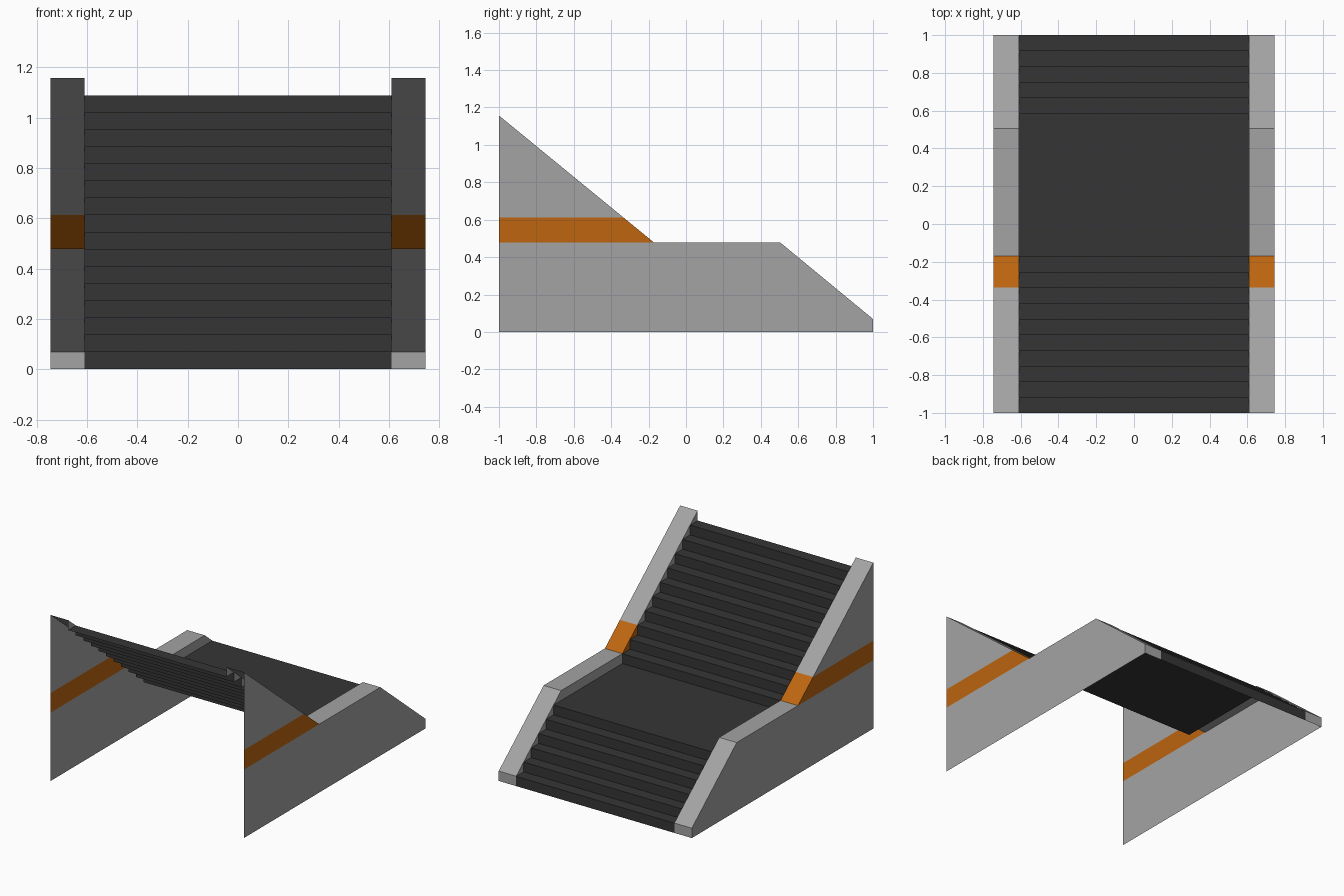
import bpy, bmesh

if "Cube" in bpy.data.objects:
    bpy.data.objects.remove(bpy.data.objects["Cube"])

RISE = 0.068                     # height of one step
INNER, OUTER = 0.61, 0.745       # inner and outer x of the side walls
LAND_Y0, LAND_Y1 = -0.17, 0.505  # level part of the wall tops
LOW, HIGH = 7 * RISE, 9 * RISE   # orange band heights
LIFT = 0.001                     # wall line sits just above the step edges


def material(name, color):
    m = bpy.data.materials.new(name)
    m.diffuse_color = (*color, 1)
    m.use_nodes = True
    m.node_tree.nodes["Principled BSDF"].inputs["Base Color"].default_value = m.diffuse_color
    return m


grey = material("concrete grey", (0.37, 0.37, 0.37))
dark = material("dark stair grey", (0.036, 0.036, 0.036))
orange = material("warning orange", (0.51, 0.13, 0.005))


def make_object(name, bm, mats):
    me = bpy.data.meshes.new(name)
    bm.to_mesh(me)
    bm.free()
    ob = bpy.data.objects.new(name, me)
    bpy.context.collection.objects.link(ob)
    for m in mats:
        me.materials.append(m)
    return ob


# Riser positions from the low back end up to the high front end
d_low = (1 - LAND_Y1) / 6
d_high = (LAND_Y0 + 1) / 10
risers = [1 - i * d_low for i in range(6)] + [LAND_Y0 - i * d_high for i in range(10)]
ends = risers[1:] + [-1.0]


def wall_top(y):
    if y > LAND_Y1:
        return LOW + LIFT - (y - LAND_Y1) * RISE / d_low
    return LOW + LIFT + max(0, LAND_Y0 - y) * RISE / d_high


# Stairs: one folded sheet of risers and treads, open underneath
bm = bmesh.new()
line = [(risers[0], 0)]
for i, (y, y_end) in enumerate(zip(risers, ends)):
    line += [(y, (i + 1) * RISE), (y_end, (i + 1) * RISE)]
for (y0, z0), (y1, z1) in zip(line, line[1:]):
    bm.faces.new([bm.verts.new(c) for c in
                  ((-INNER, y1, z1), (INNER, y1, z1), (INNER, y0, z0), (-INNER, y0, z0))])
bmesh.ops.remove_doubles(bm, verts=bm.verts, dist=1e-5)
make_object("stairs", bm, [dark])

# Side wall: outer sheet, sloped coping, back end and inner strip above the steps
bm = bmesh.new()


def face(*pts):
    return bm.faces.new([bm.verts.new(p) for p in pts])


def outer(*yz):
    face(*[(OUTER, y, z) for y, z in yz])


low, high = LOW + LIFT, HIGH + LIFT
y_high = LAND_Y0 - 2 * d_high
outer((-1, 0), (1, 0), (1, wall_top(1)), (LAND_Y1, low), (LAND_Y0, low), (-1, low))
outer((-1, low), (LAND_Y0, low), (y_high, high), (-1, high))
outer((-1, high), (y_high, high), (-1, wall_top(-1)))

coping = [1, LAND_Y1, LAND_Y0, y_high, -1]
for b, a in zip(coping, coping[1:]):
    za, zb = wall_top(a), wall_top(b)
    face((INNER, a, za), (OUTER, a, za), (OUTER, b, zb), (INNER, b, zb))

t = wall_top(1)
face((OUTER, 1, 0), (INNER, 1, 0), (INNER, 1, t), (OUTER, 1, t))

for i, (b, a) in enumerate(zip(risers, ends)):
    z = (i + 1) * RISE
    pts = [(a, z), (a, wall_top(a))]
    if a < LAND_Y1 < b:          # the landing needs its bend point
        pts.append((LAND_Y1, low))
    pts += [(b, wall_top(b)), (b, z)]
    face(*[(INNER, y, h) for y, h in pts])

# Orange wherever a face lies inside the band height on the upper flight
for f in bm.faces:
    c = f.calc_center_median()
    f.material_index = int(LOW + 0.01 < c.z < HIGH and c.y < LAND_Y0)
bmesh.ops.remove_doubles(bm, verts=bm.verts, dist=1e-5)
walls = make_object("side_walls", bm, [grey, orange])
mirror = walls.modifiers.new("mirror", 'MIRROR')
mirror.use_mirror_merge = False
